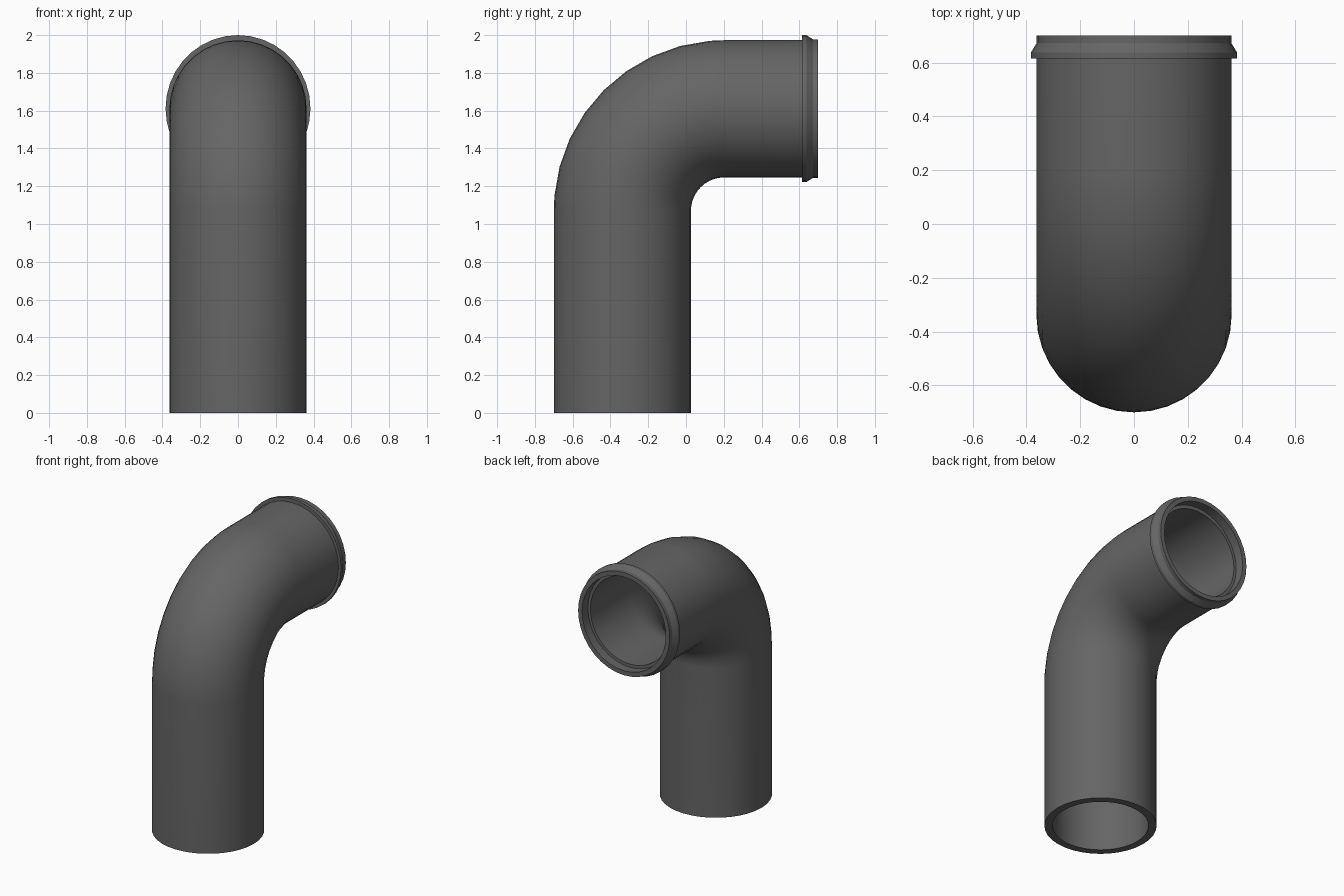
import bpy, bmesh, math
from mathutils import Vector

cube = bpy.data.objects.get("Cube")
if cube:
    bpy.data.objects.remove(cube, do_unlink=True)

SIDES = 36
RADIUS, BORE = 0.363, 0.311      # pipe outside and inside
PIPE_Y, PIPE_Z = -0.337, 1.61    # axes of the upright and level runs
BEND = 0.54                      # bend radius of the centre line

grey = bpy.data.materials.new("dark grey")
grey.use_nodes = True
grey.diffuse_color = (0.13, 0.13, 0.13, 1)
grey.node_tree.nodes["Principled BSDF"].inputs["Base Color"].default_value = grey.diffuse_color


def add_ring(bm, centre, radius, angle, x_scale=1.0):
    """Circle of vertices whose plane is turned by angle from level to facing back."""
    out = Vector((0, -math.cos(angle), math.sin(angle)))
    ring = []
    for i in range(SIDES):
        a = math.tau * i / SIDES
        ring.append(bm.verts.new(centre + out * radius * math.cos(a)
                                 + Vector((radius * x_scale * math.sin(a), 0, 0))))
    return ring


def build(name, rings, bm):
    """Bridge a closed loop of rings into a hollow solid."""
    for r, s in zip(rings, rings[1:] + rings[:1]):
        for i in range(SIDES):
            j = (i + 1) % SIDES
            bm.faces.new((r[i], r[j], s[j], s[i]))
    bmesh.ops.recalc_face_normals(bm, faces=bm.faces)
    mesh = bpy.data.meshes.new(name)
    bm.to_mesh(mesh)
    bm.free()
    mesh.materials.append(grey)
    obj = bpy.data.objects.new(name, mesh)
    bpy.context.collection.objects.link(obj)
    bpy.ops.object.select_all(action='DESELECT')
    obj.select_set(True)
    bpy.context.view_layer.objects.active = obj
    bpy.ops.object.shade_smooth_by_angle(angle=math.radians(30))
    return obj


# Elbow pipe: upright run, quarter bend, level run
path = [(Vector((0, PIPE_Y, 0)), 0)]
for degrees in [0, *range(5, 90, 10), 90]:
    t = math.radians(degrees)
    path.append((Vector((0, PIPE_Y + BEND * (1 - math.cos(t)),
                         PIPE_Z - BEND * (1 - math.sin(t)))), t))
path.append((Vector((0, 0.635, PIPE_Z)), math.pi / 2))

bm = bmesh.new()
rings = [add_ring(bm, c, RADIUS, t) for c, t in path]
rings += [add_ring(bm, c, BORE, t) for c, t in reversed(path)]
build("elbow_pipe", rings, bm)

# Collar around the open level end, with a stepped mouth
profile = [(0.615, 0.35), (0.615, 0.389), (0.637, 0.389), (0.672, 0.367),
           (0.70, 0.367), (0.70, 0.335), (0.625, 0.335)]
bm = bmesh.new()
rings = [add_ring(bm, Vector((0, y, PIPE_Z + 0.001)), r, math.pi / 2, 0.986)
         for y, r in profile]
build("end_collar", rings, bm)
